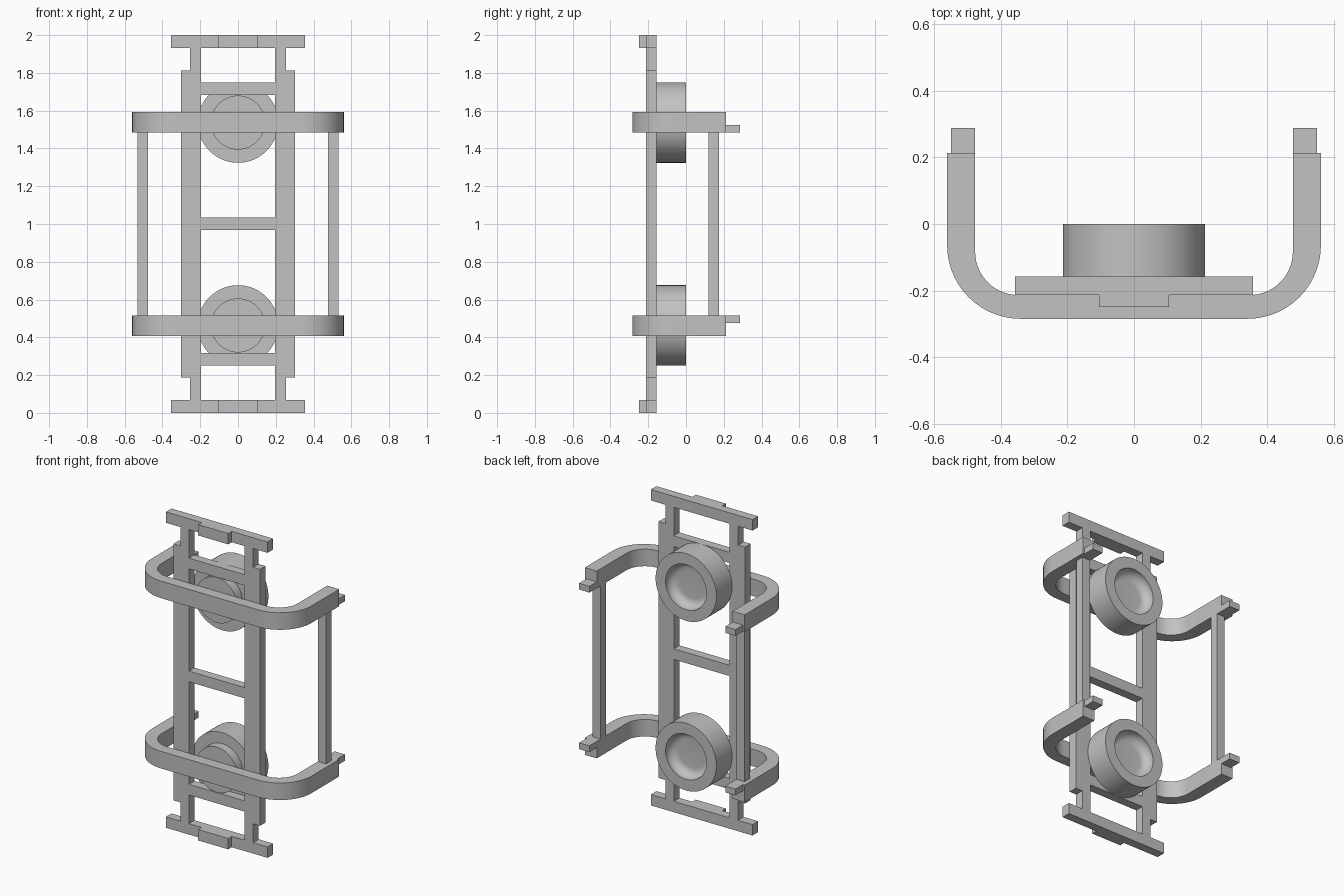
import bpy, bmesh
from math import pi, sin, cos, radians
from mathutils import Vector, Matrix

cube = bpy.data.objects.get("Cube")
if cube:
    bpy.data.objects.remove(cube)

grey = bpy.data.materials.new("plain grey")
grey.use_nodes = True
colour = (0.54, 0.54, 0.54, 1)
grey.diffuse_color = colour
grey.node_tree.nodes["Principled BSDF"].inputs["Base Color"].default_value = colour

BACK, FRONT = -0.157, -0.213      # depth of the ladder frame
RAIL_IN = 0.195


def finish(name, bm, smooth=False):
    bmesh.ops.recalc_face_normals(bm, faces=bm.faces)
    mesh = bpy.data.meshes.new(name)
    bm.to_mesh(mesh)
    bm.free()
    mesh.materials.append(grey)
    ob = bpy.data.objects.new(name, mesh)
    bpy.context.collection.objects.link(ob)
    if smooth:
        bpy.ops.object.select_all(action='DESELECT')
        ob.select_set(True)
        bpy.context.view_layer.objects.active = ob
        bpy.ops.object.shade_smooth_by_angle(angle=radians(30))
    return ob


def box(name, x, y, z):
    bm = bmesh.new()
    bmesh.ops.create_cube(bm, size=1)
    for v in bm.verts:
        v.co = [(a + b) / 2 + c * (b - a) for (a, b), c in zip((x, y, z), v.co)]
    return finish(name, bm)


def prism(name, points, offset, smooth=False):
    bm = bmesh.new()
    face = bm.faces.new([bm.verts.new(p) for p in points])
    side = bmesh.ops.extrude_face_region(bm, geom=[face], use_keep_orig=True)
    verts = [g for g in side["geom"] if isinstance(g, bmesh.types.BMVert)]
    bmesh.ops.translate(bm, verts=verts, vec=offset)
    return finish(name, bm, smooth)


def span(low, high, end):
    """Height range, flipped about the middle for the lower end."""
    return (low, high) if end > 0 else (2 - high, 2 - low)


def arc(cx, cy, r, start, stop, steps=14):
    angles = [radians(start + (stop - start) * i / steps) for i in range(steps + 1)]
    return [(cx + r * cos(a), cy + r * sin(a)) for a in angles]


def hoop(name, z):
    # Half outline of the U-shaped band, then its mirror image
    outer = arc(0.34, -0.064, 0.22, -90, 0) + [(0.56, 0.213)]
    inner = [(0.476, 0.213)] + arc(0.346, -0.083, 0.13, 0, -90)
    half = outer + inner
    left = [(-x, y) for x, y in half]
    outline = outer + inner + left[::-1][:len(inner)] + left[::-1][len(inner):]
    prism(name, [(x, y, z[0]) for x, y in outline], (0, 0, z[1] - z[0]), True)


def wheel(name, z):
    # Front boss, rim and dished back, turned about the depth axis
    profile = [(0, FRONT), (0.143, FRONT), (0.143, BACK), (0.213, BACK), (0.213, 0)]
    profile += arc(0.093, -0.01, 0.05, 0, -90, 8)
    profile.insert(5, (0.143, 0))
    profile.append((0, -0.06))
    bm = bmesh.new()
    verts = [bm.verts.new((r, y, 0)) for r, y in profile]
    edges = [bm.edges.new(pair) for pair in zip(verts, verts[1:])]
    bmesh.ops.spin(bm, geom=verts + edges, cent=(0, 0, 0), axis=(0, 1, 0),
                   angle=2 * pi, steps=72, use_merge=False)
    bmesh.ops.remove_doubles(bm, verts=bm.verts, dist=1e-4)
    bmesh.ops.translate(bm, verts=bm.verts, vec=(0, 0, z))
    finish(name, bm, True)


# Ladder side rails with narrow necks, and the rear rods
for side, label in ((1, "left"), (-1, "right")):
    steps = [(RAIL_IN, 0.069), (0.255, 0.069), (0.255, 0.188), (0.303, 0.188)]
    steps += [(x, 2 - z) for x, z in reversed(steps)]
    prism(label + "_rail", [(side * x, FRONT, z) for x, z in steps], (0, BACK - FRONT, 0))
    rod_x = sorted((side * 0.476, side * 0.533))
    box(label + "_rear_rod", rod_x, (0.12, 0.175), (0.515, 1.485))

box("middle_rung", (-RAIL_IN, RAIL_IN), (FRONT, BACK), (0.967, 1.035))

# Parts repeated at the upper and lower ends
for end, label in ((1, "upper"), (-1, "lower")):
    box(label + "_end_bar", (-0.356, 0.356), (FRONT, BACK), span(1.931, 2, end))
    box(label + "_end_tab", (-0.105, 0.105), (-0.248, FRONT), span(1.931, 2, end))
    box(label + "_rung", (-RAIL_IN, RAIL_IN), (FRONT, BACK), span(1.682, 1.75, end))
    hoop(label + "_hoop", span(1.485, 1.593, end))
    wheel(label + "_wheel", 1 + end * 0.537)
    for side, hand in ((1, "left"), (-1, "right")):
        box(label + "_" + hand + "_prong", sorted((side * 0.476, side * 0.548)),
            (0.213, 0.287), span(1.485, 1.525, end))
